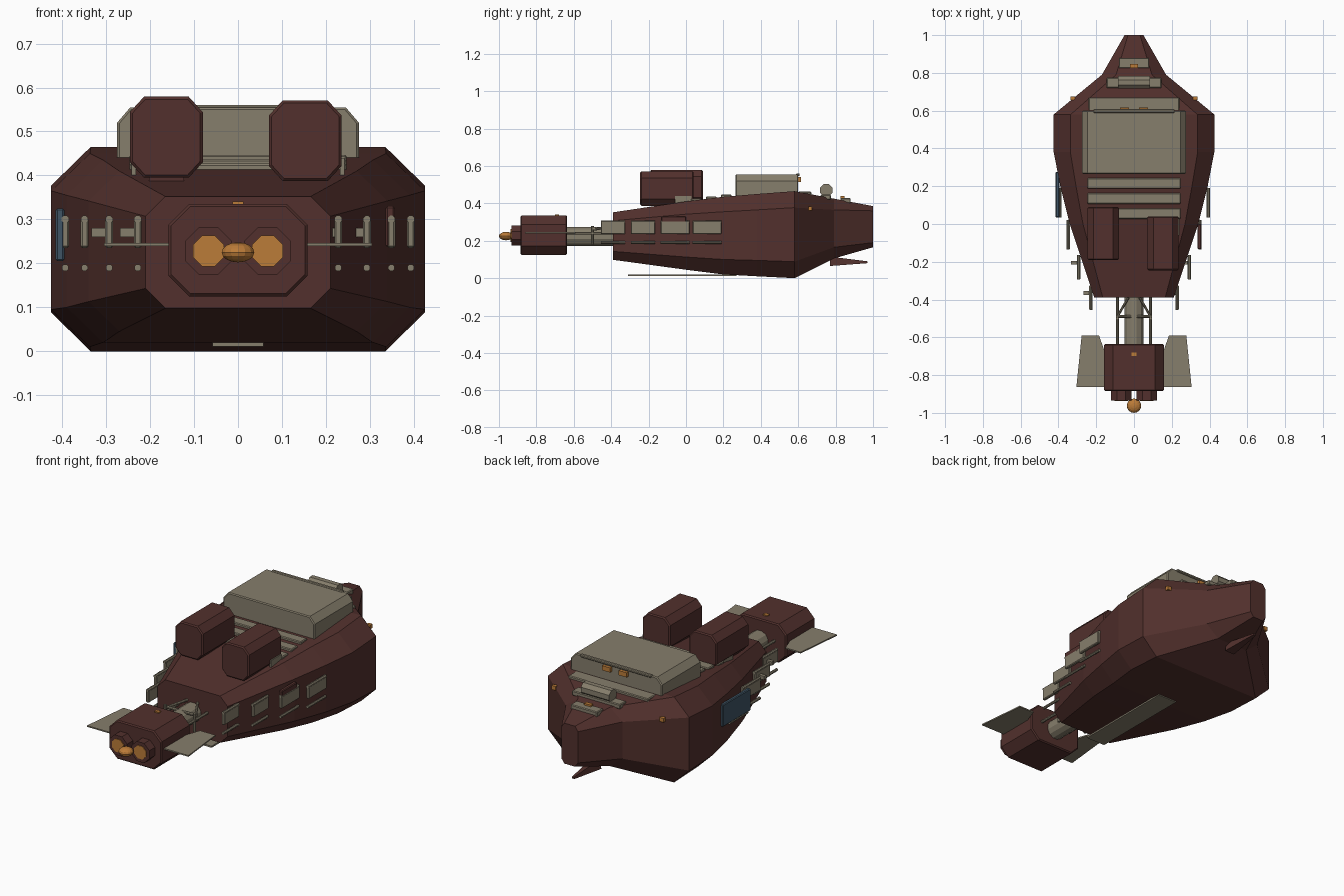
import bpy, bmesh, math
from mathutils import Vector

if "Cube" in bpy.data.objects:
    bpy.data.objects.remove(bpy.data.objects["Cube"])


def mat(name, rgb):
    m = bpy.data.materials.new(name)
    m.diffuse_color = (*rgb, 1)
    m.use_nodes = True
    m.node_tree.nodes["Principled BSDF"].inputs["Base Color"].default_value = m.diffuse_color
    return m


BROWN = mat("rust_brown", (0.085, 0.03, 0.026))
KHAKI = mat("khaki", (0.24, 0.21, 0.15))
ORANGE = mat("amber", (0.5, 0.2, 0.04))
BLUE = mat("slate_blue", (0.05, 0.09, 0.13))


def finish(name, bm, m, bevel=0):
    bmesh.ops.recalc_face_normals(bm, faces=bm.faces)
    me = bpy.data.meshes.new(name)
    bm.to_mesh(me)
    bm.free()
    ob = bpy.data.objects.new(name, me)
    bpy.context.collection.objects.link(ob)
    me.materials.append(m)
    if bevel:
        b = ob.modifiers.new("bevel", 'BEVEL')
        b.width, b.segments, b.limit_method = bevel, 1, 'ANGLE'
        b.angle_limit = math.radians(50)
    return ob


def octagon(y, w, z0, z1, cx, cz, x=0):
    # chamfered rectangle in the xz plane
    return [Vector((x + a, y, z)) for a, z in (
        (-w + cx, z0), (w - cx, z0), (w, z0 + cz), (w, z1 - cz),
        (w - cx, z1), (-w + cx, z1), (-w, z1 - cz), (-w, z0 + cz))]


def loft(name, rings, m, bevel=0):
    bm = bmesh.new()
    vs = [[bm.verts.new(p) for p in r] for r in rings]
    n = len(vs[0])
    for a, b in zip(vs, vs[1:]):
        for i in range(n):
            bm.faces.new((a[i], a[(i + 1) % n], b[(i + 1) % n], b[i]))
    bm.faces.new(vs[0])
    bm.faces.new(vs[-1])
    return finish(name, bm, m, bevel)


def box(name, x, y, z, m, bevel=0.004):
    # x, y, z are (min, max) pairs
    ring = lambda yy: [Vector((a, yy, b)) for a, b in
                       ((x[0], z[0]), (x[1], z[0]), (x[1], z[1]), (x[0], z[1]))]
    return loft(name, [ring(y[0]), ring(y[1])], m, bevel)


def plate(name, pts, z0, z1, m):
    return loft(name, [[Vector((*p, z)) for p in pts] for z in (z0, z1)], m)


def rod(name, a, b, r, m, n=8):
    a, b = Vector(a), Vector(b)
    q = (b - a).to_track_quat('Z', 'Y')
    off = [q @ Vector((r * math.cos(t), r * math.sin(t), 0))
           for t in (math.tau * (i + .5) / n for i in range(n))]
    return loft(name, [[p + o for o in off] for p in (a, b)], m)


# Faceted hull
loft("hull", [octagon(*s) for s in (
    (-0.39, 0.21, 0.098, 0.352, 0.045, 0.045),
    (0.0, 0.34, 0.045, 0.41, 0.07, 0.068),
    (0.2, 0.39, 0.02, 0.435, 0.083, 0.08),
    (0.38, 0.425, 0.01, 0.45, 0.088, 0.085),
    (0.58, 0.425, 0.0, 0.465, 0.09, 0.088),
    (0.79, 0.17, 0.105, 0.425, 0.075, 0.06),
    (1.0, 0.05, 0.165, 0.385, 0.018, 0.025))], BROWN)

# Deckhouse, its rear rail and lit windows
cab = [octagon(y, 0.275, 0.39, 0.555, 0.03, 0.035) for y in (0.265, 0.6)]
loft("deckhouse", cab, KHAKI, 0.005)
box("deckhouse_rail", (-0.215, 0.215), (0.588, 0.608), (0.545, 0.56), KHAKI)
for s in (-1, 1):
    box("deck_light", (s * .05 - .024, s * .05 + .024), (.598, .616), (.515, .54), ORANGE, 0)
    box("side_light", (s * .325 - .012, s * .325 + .012), (.656, .674), (.362, .384), ORANGE, 0)

# Stern deck steps, winch and light
box("stern_step_a", (-0.24, 0.24), (0.6, 0.67), (0.435, 0.462), KHAKI)
box("stern_step_b", (-0.145, 0.145), (0.72, 0.775), (0.42, 0.446), KHAKI)
box("stern_step_c", (-0.08, 0.08), (0.825, 0.88), (0.4, 0.428), KHAKI)
rod("winch", (-0.085, 0.75, 0.47), (0.085, 0.75, 0.47), 0.035, KHAKI)
box("stern_light", (-0.02, 0.02), (0.827, 0.847), (0.42, 0.438), ORANGE, 0)

# Deck ribs
for y, z in ((0.215, .447), (0.135, .437), (0.055, .427)):
    box("deck_rib", (-0.247, 0.247), (y - .028, y + .028), (z - .04, z), KHAKI)

# Cargo pods with side struts
for s, x, y0, y1, z0 in ((-1, -0.163, -0.19, 0.09, 0.395), (1, 0.153, -0.245, 0.04, 0.387)):
    loft("cargo_pod", [octagon(y, 0.083, z0, z0 + 0.184, 0.032, 0.035, x)
                       for y in (y0, y1)], BROWN, 0.006)
    box("pod_strut", (s * .237 - .005, s * .237 + .005), (-.06, .03), (.39, .44), KHAKI, 0)
    box("pod_saddle", (x - .04, x + .04), (-.15, .03), (.36, .4), BROWN, 0)

# Side panels and the rails above and below them
for s in (-1, 1):
    for x, y0, y1 in ((.228, -.455, -.325), (.293, -.295, -.165),
                      (.349, -.135, .02), (.393, .035, .19)):
        box("side_panel", (s * x - .009, s * x + .009), (y0, y1), (.235, .303), KHAKI)
        rod("upper_rail", (s * x, y0, .3), (s * x, y1, .3), .009, KHAKI)
        rod("lower_rail", (s * x, y0, .19), (s * x, y1, .19), .008, KHAKI)
        if x < .34:
            box("panel_bracket", (s * x - .04, s * x), (y1 - .05, y1 - .03), (.26, .28), KHAKI, 0)
box("patch_panel", (.336, .357), (-.133, 0.0), (.237, .33), BROWN)
box("hatch", (-.415, -.395), (.035, .275), (.205, .325), BLUE)

# Neck boom with truss
rod("neck", (0, -0.37, 0.222), (0, -0.65, 0.222), 0.052, KHAKI, 12)
for s in (-1, 1):
    rod("truss_rod", (s * .088, -.38, .24), (s * .088, -.65, .24), .008, KHAKI)
    rod("truss_diagonal", (s * .088, -.49, .26), (s * .03, -.39, .28), .007, KHAKI)
rod("truss_crossbar", (-.095, -.49, .265), (.095, -.49, .265), .008, KHAKI)
for s in (-1, 1):
    rod("truss_post", (s * .088, -.5, .18), (s * .088, -.5, .28), .008, KHAKI)

# Front head, thrusters, sensor and fins
loft("head", [octagon(y, 0.158, 0.125, 0.335, 0.047, 0.047)
              for y in (-0.885, -0.635)], BROWN, 0.006)
for s in (-1, 1):
    x = s * .067
    rod("thruster_collar", (x, -.934, .228), (x, -.88, .228), .058, BROWN)
    rod("thruster_glow", (x, -.938, .228), (x, -.92, .228), .038, ORANGE)
    plate("head_fin", [(s * a, b) for a, b in
          ((.185, -.59), (.277, -.59), (.305, -.862), (.14, -.862), (.14, -.72))],
          .239, .246, KHAKI)
bm = bmesh.new()
bmesh.ops.create_uvsphere(bm, u_segments=14, v_segments=8, radius=0.038)
sensor = finish("sensor", bm, ORANGE)
sensor.scale.z = 0.6
sensor.location = (0, -0.962, 0.225)
box("head_light", (-.013, .013), (-.7, -.68), (.332, .341), ORANGE, 0)

# Keel plate and tail spike
plate("keel_plate", [(-.058, -.31), (.058, -.31), (.058, .27), (-.058, .27)], .011, .02, KHAKI)
loft("tail_spike", [[Vector((x, y, z)) for x, z in
     ((-w, z0), (w, z0), (w * .7, z1), (-w * .7, z1))] for y, w, z0, z1 in
     ((.77, .03, .065, .115), (.97, .008, .08, .09))], BROWN)
